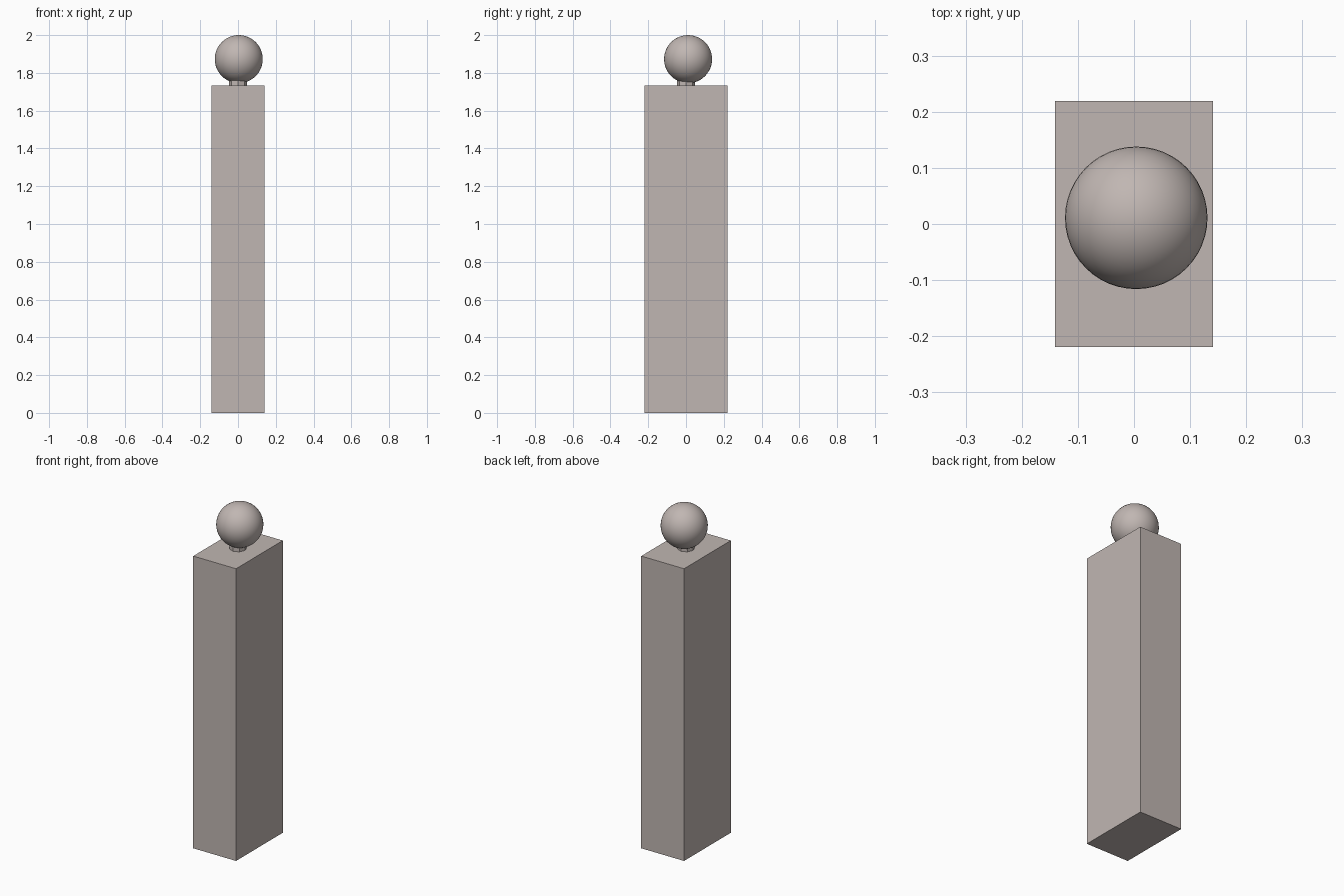
import bpy

if "Cube" in bpy.data.objects:
    bpy.data.objects.remove(bpy.data.objects["Cube"])

# Warm grey stone colour shared by every part
stone = bpy.data.materials.new("warm_grey")
stone.diffuse_color = (0.53, 0.47, 0.447, 1)
stone.use_nodes = True
stone.node_tree.nodes["Principled BSDF"].inputs["Base Color"].default_value = stone.diffuse_color


def finish(name):
    obj = bpy.context.object
    obj.name = name
    obj.data.materials.append(stone)
    return obj


# Tall rectangular post
bpy.ops.mesh.primitive_cube_add(size=1, location=(0, 0, 0.867))
finish("post").scale = (0.281, 0.438, 1.734)

# Short faceted neck
bpy.ops.mesh.primitive_cylinder_add(vertices=8, radius=0.047, depth=0.06,
                                    location=(0, 0, 1.755))
finish("neck")

# Smooth ball finial, set slightly off centre
bpy.ops.mesh.primitive_uv_sphere_add(segments=48, ring_count=24, radius=0.127,
                                     location=(0.004, 0.011, 1.873))
finish("ball_finial")
bpy.ops.object.shade_smooth_by_angle()
